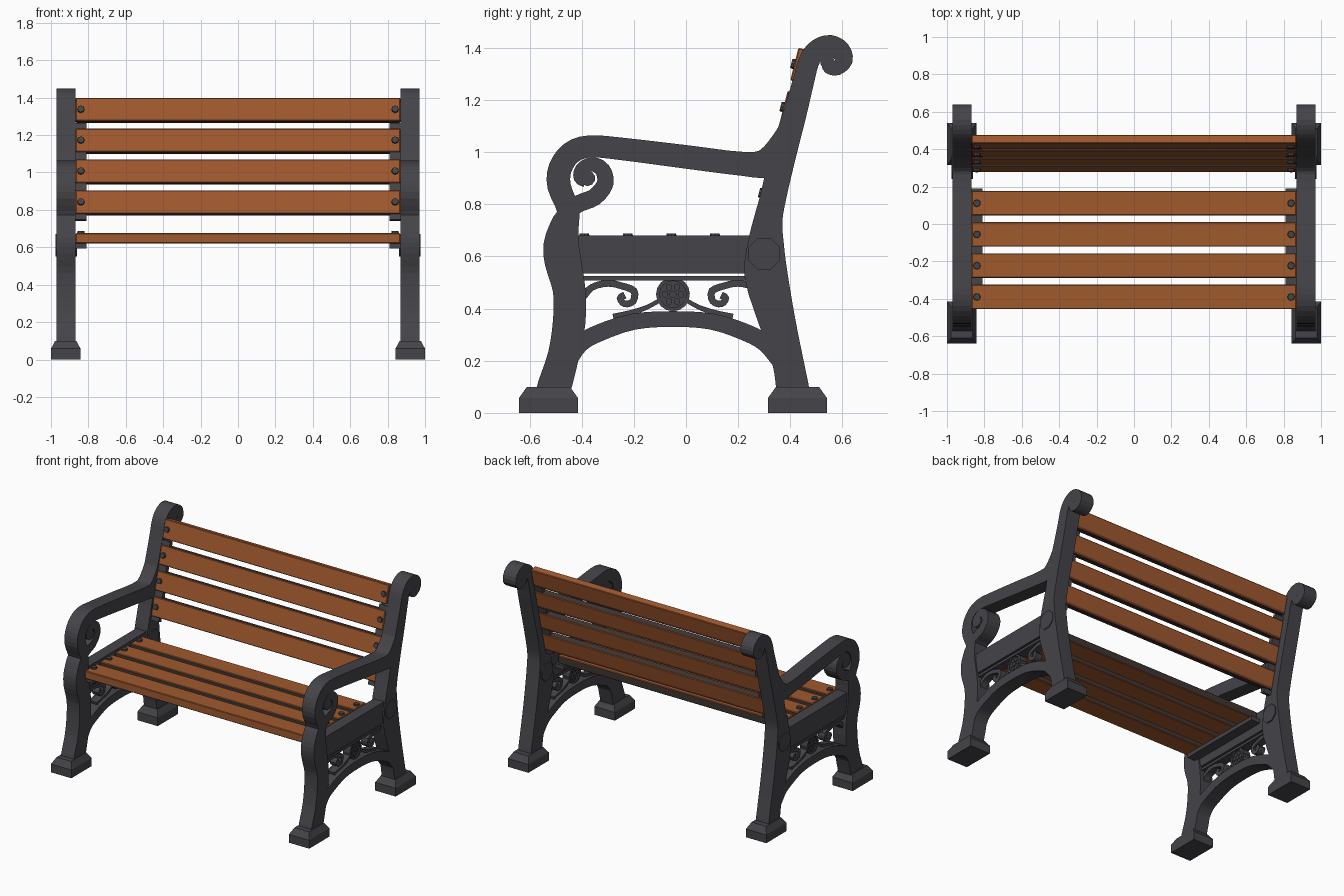
import bpy, bmesh, math
from mathutils import Vector, Matrix

cube = bpy.data.objects.get("Cube")
if cube:
    bpy.data.objects.remove(cube, do_unlink=True)


def material(name, rgb):
    m = bpy.data.materials.new(name)
    m.use_nodes = True
    m.diffuse_color = (*rgb, 1)
    bsdf = m.node_tree.nodes["Principled BSDF"]
    bsdf.inputs["Base Color"].default_value = (*rgb, 1)
    bsdf.inputs["Roughness"].default_value = 0.7
    return m


iron = material("dark iron", (0.059, 0.057, 0.066))
wood = material("warm wood", (0.35, 0.1, 0.027))
dark_wood = material("dark red wood", (0.15, 0.04, 0.017))
edge_wood = material("blackened edge wood", (0.05, 0.036, 0.031))


def finish(bm, name, mats, mirrored=True):
    """Turn a bmesh into an object, mirrored to the other side if wanted."""
    bmesh.ops.recalc_face_normals(bm, faces=bm.faces)
    me = bpy.data.meshes.new(name)
    bm.to_mesh(me)
    bm.free()
    ob = bpy.data.objects.new(name, me)
    bpy.context.collection.objects.link(ob)
    for m in mats:
        me.materials.append(m)
    if mirrored:
        ob.modifiers.new("both sides", "MIRROR").use_axis = (True, False, False)
    return ob


def smooth_path(pts, steps):
    """Catmull-Rom curve through (y, z, width) points."""
    p = [Vector(q) for q in pts]
    p = [2 * p[0] - p[1]] + p + [2 * p[-1] - p[-2]]
    out = []
    for a, b, c, d in zip(p, p[1:], p[2:], p[3:]):
        for i in range(steps):
            t = i / steps
            out.append(0.5 * (2 * b + (c - a) * t + (2 * a - 5 * b + 4 * c - d) * t * t
                              + (3 * b - a - 3 * c + d) * t ** 3))
    return out + [p[-2]]


def ribbon(name, pts, x0=0.87, x1=0.97, steps=3):
    """Flat bar of varying width that follows a path in the side plane."""
    bm = bmesh.new()
    path = smooth_path(pts, steps)
    rings = []
    for i, p in enumerate(path):
        d = path[min(i + 1, len(path) - 1)] - path[max(i - 1, 0)]
        n = Vector((-d.y, d.x)).normalized() * p.z / 2
        l, r = p.xy + n, p.xy - n
        rings.append([bm.verts.new(v) for v in
                      ((x0, *l), (x1, *l), (x1, *r), (x0, *r))])
    for a, b in zip(rings, rings[1:]):
        for k in range(4):
            bm.faces.new((a[k], a[(k + 1) % 4], b[(k + 1) % 4], b[k]))
    bm.faces.new(rings[0])
    bm.faces.new(rings[-1])
    return finish(bm, name, [iron])


def box(name, lo, hi):
    bm = bmesh.new()
    bmesh.ops.create_cube(bm, size=1)
    for v in bm.verts:
        v.co = [(a + b) / 2 + c * (b - a) for a, b, c in zip(lo, hi, v.co)]
    return finish(bm, name, [iron])


def disc(name, y, z, radius, x0, x1, sides):
    """Disc with its axis along x."""
    bm = bmesh.new()
    bmesh.ops.create_cone(bm, cap_ends=True, segments=sides, radius1=radius,
                          radius2=radius, depth=x1 - x0)
    bm.transform(Matrix.Translation(((x0 + x1) / 2, y, z))
                 @ Matrix.Rotation(math.pi / 2, 4, "Y")
                 @ Matrix.Rotation(math.pi / sides, 4, "Z"))
    return finish(bm, name, [iron])


# Cast side frames: front leg with armrest, scroll, back post and arch
ribbon("front_leg_and_armrest", [
    (-.515, .06, .125), (-.505, .1, .13), (-.47, .22, .12), (-.448, .35, .125),
    (-.448, .47, .125), (-.472, .58, .14), (-.478, .65, .135), (-.465, .72, .11),
    (-.453, .78, .085), (-.487, .87, .09), (-.482, .94, .09), (-.44, .998, .087),
    (-.37, 1.022, .085), (-.25, 1.013, .086), (.0, .982, .09), (.22, .955, .092),
    (.315, .962, .112), (.38, 1.045, .1), (.415, 1.15, .06)])
ribbon("armrest_scroll", [
    (-.455, .77, .06), (-.41, .803, .066), (-.35, .828, .066), (-.31, .88, .064),
    (-.32, .932, .06), (-.36, .954, .054), (-.402, .935, .048), (-.41, .9, .042),
    (-.385, .885, .04)])
disc("armrest_scroll_eye", -.378, .9, .03, .87, .97, 10)
ribbon("back_post", [
    (.413, .06, .125), (.408, .1, .125), (.39, .2, .12), (.35, .35, .14),
    (.307, .53, .165), (.307, .66, .135), (.315, .74, .11), (.335, .83, .1),
    (.37, .98, .1), (.418, 1.15, .09), (.45, 1.27, .082), (.472, 1.35, .08),
    (.505, 1.395, .078), (.553, 1.41, .079), (.593, 1.388, .077), (.605, 1.35, .067),
    (.578, 1.32, .052), (.548, 1.325, .048), (.538, 1.345, .04)])
disc("back_post_scroll_eye", .543, 1.345, .028, .87, .97, 10)
ribbon("leg_arch", [
    (-.455, .19, .06), (-.405, .265, .065), (-.33, .308, .066), (-.2, .35, .062),
    (-.05, .36, .06), (.1, .35, .062), (.23, .308, .066), (.305, .265, .065),
    (.365, .19, .06)])
box("side_apron", (.88, -.44, .535), (.96, .3, .68))
box("ornament_rail", (.885, -.43, .508), (.955, .28, .526))
disc("post_boss", .3, .61, .065, .862, .976, 8)

# Feet: block with a tapered top
for label, y0, y1 in (("front", -.64, -.415), ("rear", .315, .54)):
    bm = bmesh.new()
    rows = []
    for z, s in ((0, 0), (.058, 0), (.1, .03)):
        t = s * .75
        rows.append([bm.verts.new(c) for c in (
            (.842 + t, y0 + s, z), (1 - t, y0 + s, z),
            (1 - t, y1 - s, z), (.842 + t, y1 - s, z))])
    for a, b in zip(rows, rows[1:]):
        for k in range(4):
            bm.faces.new((a[k], a[(k + 1) % 4], b[(k + 1) % 4], b[k]))
    bm.faces.new(rows[0])
    bm.faces.new(rows[-1])
    finish(bm, label + "_foot", [iron])

# Ornament under the seat, symmetric about the medallion
MID, OZ = -.05, .455
curl = [(.35, .44, .03), (.31, .482, .026), (.25, .497, .026), (.2, .488, .026),
        (.15, .468, .028), (.153, .428, .026), (.185, .418, .026),
        (.203, .44, .026), (.185, .452, .028)]
stem = [(.23, .37, .02), (.16, .385, .02), (.1, .405, .018), (.045, .435, .016)]
for side, s in (("front", -1), ("rear", 1)):
    for part, pts in (("curl", curl), ("stem", stem)):
        ribbon(f"{side}_ornament_{part}", [(MID + s * y, z, w) for y, z, w in pts],
               .895, .945)
disc("medallion", MID, OZ, .06, .9, .94, 16)
ring = [(MID + .058 * math.cos(a), OZ + .058 * math.sin(a), .014)
        for a in (k * math.pi / 8 for k in range(17))]
ribbon("medallion_rim", ring, .892, .948, 1)
disc("medallion_centre", MID, OZ, .014, .892, .948, 8)
for k in range(6):
    a = k * math.pi / 3
    disc("medallion_petal", MID + .031 * math.cos(a), OZ + .031 * math.sin(a),
         .013, .894, .946, 8)

# Wooden slats with bolts, each built flat and then placed
TILT = math.atan(.25)


def slat(name, centre, width, thick, angle, plain_edge):
    """plain_edge: -1 or 1 for the long edge left in plain wood, 0 for none."""
    place = Matrix.Translation(centre) @ Matrix.Rotation(angle, 4, "X")
    bm = bmesh.new()
    bmesh.ops.create_cube(bm, size=1)
    bm.transform(Matrix.Diagonal((1.735, width, thick, 1)))
    band = .018 - width / 2
    if angle:   # cut a dark band along the foot of the rear face
        bmesh.ops.bisect_plane(bm, geom=bm.verts[:] + bm.edges[:] + bm.faces[:],
                               plane_co=(0, band, 0), plane_no=(0, 1, 0))
    bm.normal_update()
    for f in bm.faces:
        if abs(f.normal.y) > .5 and f.normal.y * plain_edge < .5:
            f.material_index = 2
        elif f.normal.z < -.5 and f.calc_center_median().y < band:
            f.material_index = 1
    bm.transform(place)
    ob = finish(bm, name, [wood, dark_wood, edge_wood], False)
    bevel = ob.modifiers.new("soft edges", "BEVEL")
    bevel.width, bevel.segments = .004, 1
    # Bolt head on the upper face
    bm = bmesh.new()
    bmesh.ops.create_cone(bm, cap_ends=True, segments=8, radius1=.022,
                          radius2=.018, depth=.024)
    bm.transform(place @ Matrix.Translation((.84, 0, thick / 2)))
    finish(bm, name + "_bolt", [iron])


for i in range(4):
    slat(f"seat_slat_{i + 1}", (0, .111 - i * .167, .648), .131, .055, 0,
         -1 if i == 3 else 0)
    slat(f"back_slat_{i + 1}", (0, .439 - i * .165 * .25, 1.332 - i * .165),
         .128, .048, math.pi / 2 - TILT, 1 if i == 0 else 0)

# Metal strips that carry the slats
box("seat_support_strip", (.81, -.44, .594), (.88, .19, .622))
ribbon("back_support_strip", [(.294, .745, .03), (.421, 1.26, .03)], .81, .88, 1)
